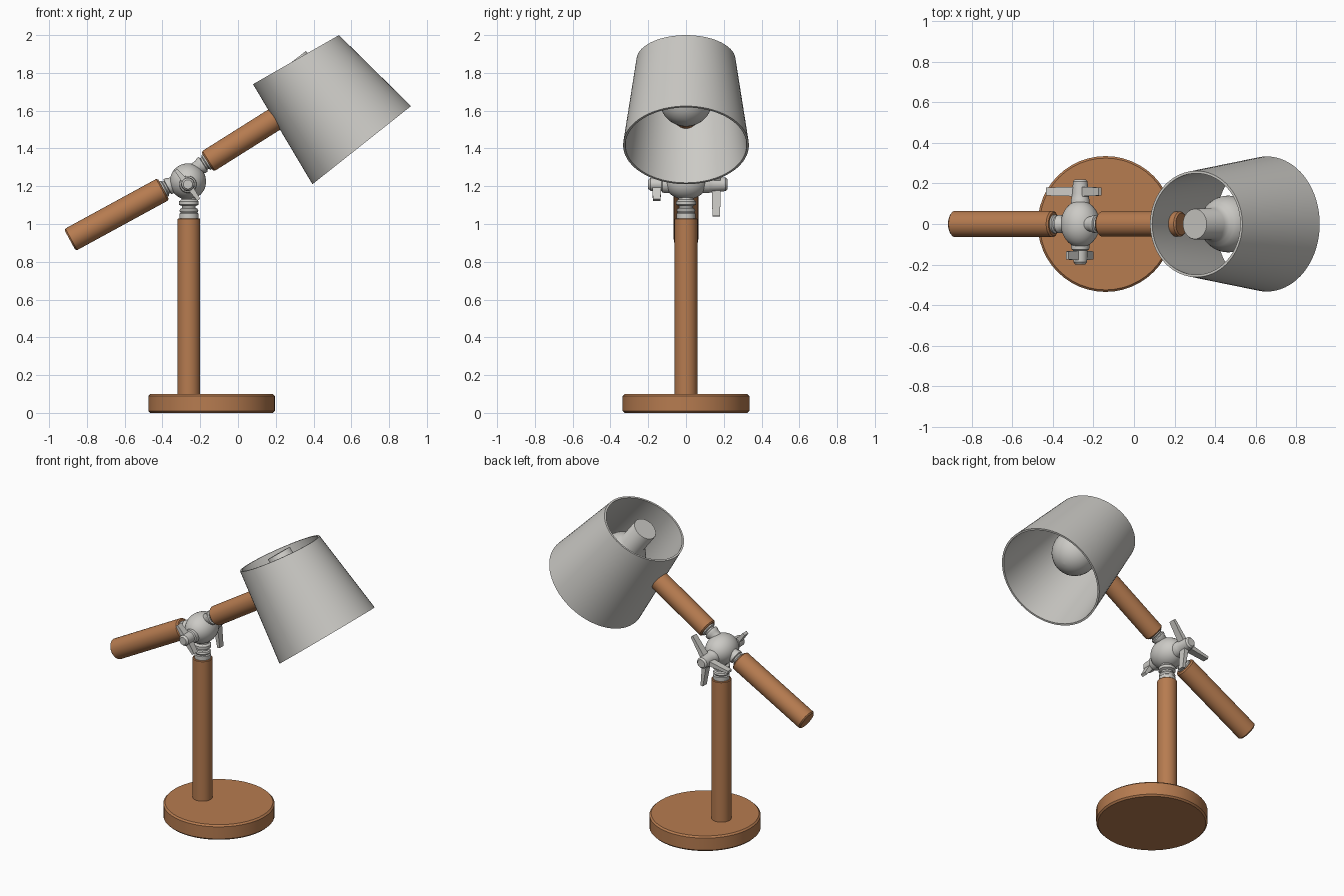
import bpy, bmesh, math
from mathutils import Vector

if "Cube" in bpy.data.objects:
    bpy.data.objects.remove(bpy.data.objects["Cube"])


def material(name, rgb):
    m = bpy.data.materials.new(name)
    m.diffuse_color = (*rgb, 1)
    m.use_nodes = True
    m.node_tree.nodes["Principled BSDF"].inputs["Base Color"].default_value = m.diffuse_color
    return m


WOOD = material("warm wood", (0.47, 0.20, 0.08))
GREY = material("light grey", (0.60, 0.59, 0.56))


def finish(name, bm, mat):
    bmesh.ops.remove_doubles(bm, verts=bm.verts, dist=1e-5)
    bmesh.ops.recalc_face_normals(bm, faces=bm.faces)
    me = bpy.data.meshes.new(name)
    bm.to_mesh(me)
    bm.free()
    ob = bpy.data.objects.new(name, me)
    bpy.context.collection.objects.link(ob)
    me.materials.append(mat)
    bpy.ops.object.select_all(action='DESELECT')
    ob.select_set(True)
    bpy.context.view_layer.objects.active = ob
    bpy.ops.object.shade_smooth_by_angle(angle=math.radians(35))
    return ob


def lathe(name, start, axis, profile, mat, n=48):
    """Revolve (distance, radius) pairs about an axis; ends are capped."""
    start, axis = Vector(start), Vector(axis).normalized()
    v = Vector((0, 1, 0)) if abs(axis.y) < 0.9 else Vector((1, 0, 0))
    u = v.cross(axis).normalized()
    bm = bmesh.new()
    rings = []
    for t, r in profile:
        rings.append([bm.verts.new(start + axis * t + r * (
            u * math.cos(2 * math.pi * i / n) + v * math.sin(2 * math.pi * i / n)))
            for i in range(n)])
    for a, b in zip(rings, rings[1:]):
        for i in range(n):
            j = (i + 1) % n
            bm.faces.new((a[i], a[j], b[j], b[i]))
    bm.faces.new(rings[0])
    bm.faces.new(rings[-1])
    return finish(name, bm, mat)


def rod(name, a, b, r, mat, bevel=0.008):
    a, b = Vector(a), Vector(b)
    L = (b - a).length
    return lathe(name, a, b - a, [(0, r - bevel), (bevel, r), (L - bevel, r), (L, r - bevel)], mat)


# Base and post
rod("base", (-0.14, 0, 0), (-0.14, 0, 0.10), 0.335, WOOD, 0.01)
rod("post", (-0.26, 0, 0.09), (-0.26, 0, 1.03), 0.06, WOOD, 0.004)

# Counterweight arm and lamp arm
left_end, left_tip = Vector((-0.395, 0, 1.185)), Vector((-0.89, 0, 0.915))
up_end, up_tip = Vector((-0.162, 0, 1.33)), Vector((0.235, 0, 1.58))
rod("counterweight_arm", left_end, left_tip, 0.065, WOOD)
rod("lamp_arm", up_end, up_tip, 0.062, WOOD)

# Central ball joint
HUB = Vector((-0.265, 0, 1.225))
N = 20
lathe("joint_ball", HUB - Vector((0, 0.115, 0)), (0, 1, 0),
      [(0.115 * (1 - math.cos(math.pi * i / N)), max(0.002, 0.096 * math.sin(math.pi * i / N)))
       for i in range(N + 1)], GREY)

# Stepped ferrules between the rods and the ball
ferrule = [(-0.01, 0.05), (0.025, 0.05), (0.03, 0.044), (0.04, 0.05), (0.05, 0.046),
           (0.055, 0.036), (0.065, 0.036), (0.072, 0.052), (0.09, 0.052), (0.1, 0.04), (0.13, 0.036)]
lathe("post_ferrule", (-0.26, 0, 1.03), (0, 0, 1), ferrule, GREY)
short = [(-0.01, 0.046), (0.008, 0.046), (0.014, 0.036), (0.022, 0.036), (0.026, 0.045),
         (0.04, 0.045), (0.05, 0.038), (0.09, 0.036)]
lathe("left_ferrule", left_end, left_end - left_tip, short, GREY)
lathe("lamp_ferrule", up_end, up_end - up_tip, short, GREY)

# Clamp bolt with wing nuts on both sides
lathe("clamp_bolt", HUB + Vector((0, -0.2, -0.015)), (0, 1, 0),
      [(0, 0.024), (0.012, 0.034), (0.07, 0.036), (0.075, 0.044), (0.1, 0.046), (0.32, 0.046),
       (0.325, 0.044), (0.35, 0.04), (0.41, 0.036), (0.42, 0.026)], GREY, 32)


def wing(name, angle, length, y):
    d = Vector((math.cos(math.radians(angle)), 0, math.sin(math.radians(angle))))
    p = Vector((-d.z, 0, d.x))
    c = HUB + Vector((0, y, -0.015))
    bm = bmesh.new()
    verts = []
    for t, w, h in ((0.02, 0.024, 0.016), (length, 0.02, 0.009)):
        verts += [bm.verts.new(c + d * t + Vector((0, sy * w, 0)) + p * sp * h)
                  for sy in (-1, 1) for sp in (-1, 1)]
    bmesh.ops.convex_hull(bm, input=verts)
    finish(name, bm, GREY)


for k, ang in enumerate((130, 305)):
    wing(f"front_wing_{k + 1}", ang, 0.10, -0.155)
for k, ang in enumerate((190, 278, 55)):
    wing(f"back_wing_{k + 1}", ang, 0.17, 0.16)

# Lamp shade: thin tapered shell with a slanted top rim
TOP, BOTTOM = Vector((0.307, 0, 1.87)), Vector((0.655, 0, 1.4175))


def shade():
    n, wall = 72, 0.012
    bm = bmesh.new()

    def ring(c, r, ang):
        u = Vector((math.cos(ang), 0, math.sin(ang)))
        return [bm.verts.new(c + r * (u * math.cos(2 * math.pi * i / n)
                + Vector((0, 1, 0)) * math.sin(2 * math.pi * i / n))) for i in range(n)]

    ta, ba = math.radians(29.7), math.radians(38.4)
    rings = [ring(TOP, 0.262, ta), ring(BOTTOM, 0.333, ba),
             ring(BOTTOM, 0.333 - wall, ba), ring(TOP, 0.262 - wall, ta)]
    for k in range(4):
        a, b = rings[k], rings[(k + 1) % 4]
        for i in range(n):
            j = (i + 1) % n
            bm.faces.new((a[i], a[j], b[j], b[i]))
    finish("lamp_shade", bm, GREY)


shade()

# Bulb and its socket along the shade axis
bulb = [(0, 0.074), (0.003, 0.076), (0.14, 0.076)]
for i in range(15):
    a = math.radians(40 + 140 * i / 14)
    bulb.append((0.27 - 0.14 * math.cos(a), max(0.002, 0.14 * math.sin(a))))
lathe("bulb_and_socket", (0.30, 0, 1.87), BOTTOM - TOP, bulb, GREY)
